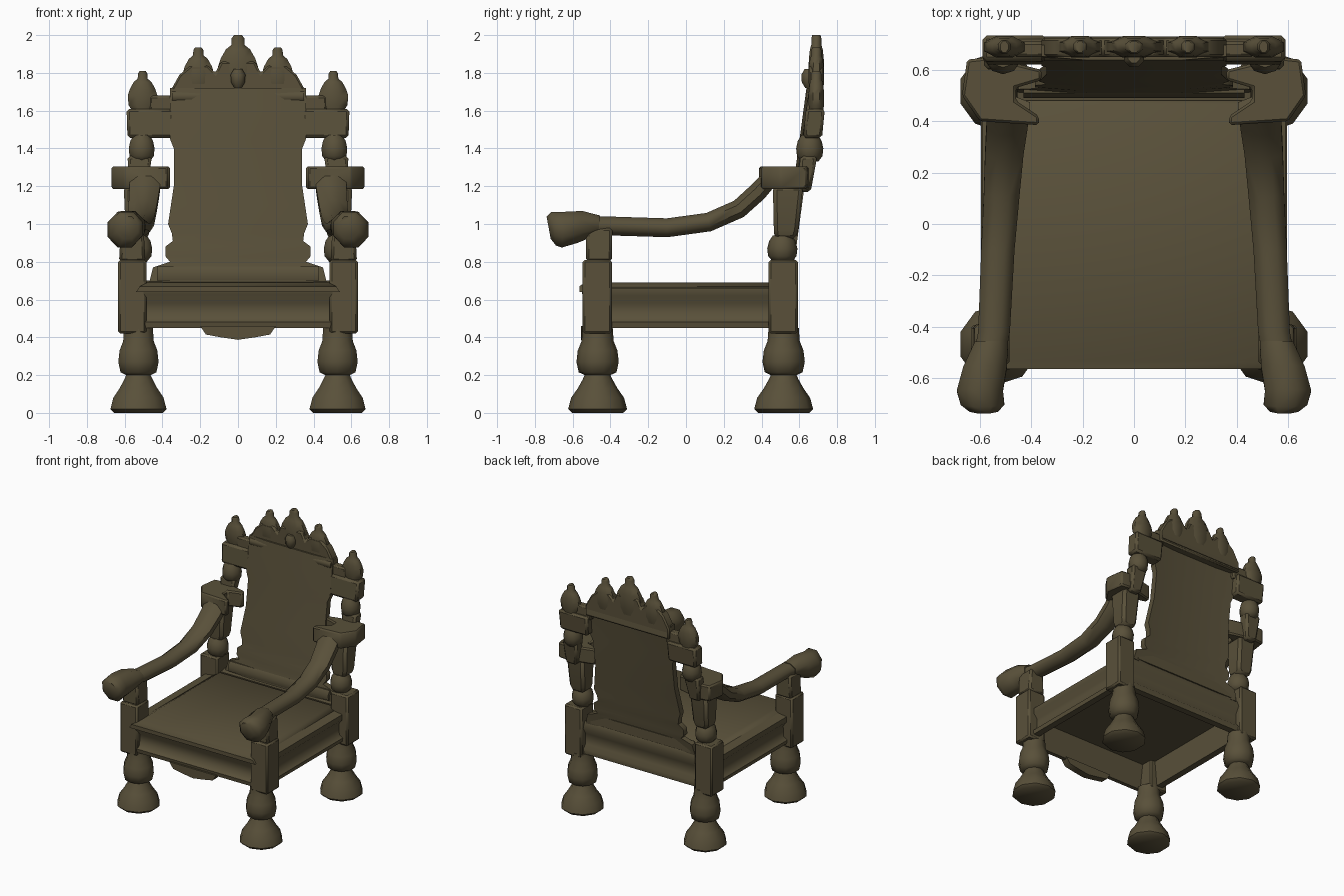
import bpy, bmesh, math
from mathutils import Vector

if "Cube" in bpy.data.objects:
    bpy.data.objects.remove(bpy.data.objects["Cube"], do_unlink=True)

wood = bpy.data.materials.new("dark olive wood")
wood.use_nodes = True
wood.diffuse_color = (0.1, 0.081, 0.042, 1)
wood.node_tree.nodes["Principled BSDF"].inputs["Base Color"].default_value = wood.diffuse_color


def loft(name, rings, bevel=0.0):
    """Skin a closed solid through rings of equal point count."""
    bm = bmesh.new()
    loops = [[bm.verts.new(p) for p in ring] for ring in rings]
    n = len(loops[0])
    for a, b in zip(loops, loops[1:]):
        for i in range(n):
            j = (i + 1) % n
            bm.faces.new((a[i], a[j], b[j], b[i]))
    bm.faces.new(loops[0])
    bm.faces.new(loops[-1])
    bmesh.ops.recalc_face_normals(bm, faces=bm.faces)
    mesh = bpy.data.meshes.new(name)
    bm.to_mesh(mesh)
    bm.free()
    mesh.materials.append(wood)
    obj = bpy.data.objects.new(name, mesh)
    bpy.context.collection.objects.link(obj)
    if bevel:
        mod = obj.modifiers.new("soft edges", "BEVEL")
        mod.width = bevel
        mod.segments = 1
    bpy.ops.object.select_all(action="DESELECT")
    obj.select_set(True)
    bpy.context.view_layer.objects.active = obj
    bpy.ops.object.shade_smooth_by_angle(angle=math.radians(55))
    return obj


def rect(cx, cy, z, hx, hy):
    return [(cx + a * hx, cy + b * hy, z) for a, b in ((-1, -1), (1, -1), (1, 1), (-1, 1))]


def oval(cx, cy, z, rx, ry, sides):
    turns = [math.tau * (i + 0.5) / sides for i in range(sides)]
    return [(cx + rx * math.cos(t), cy + ry * math.sin(t), z) for t in turns]


def box(name, x, y, z, bevel=0.012):
    cx, cy, hx, hy = sum(x) / 2, sum(y) / 2, abs(x[1] - x[0]) / 2, (y[1] - y[0]) / 2
    return loft(name, [rect(cx, cy, h, hx, hy) for h in z], bevel)


def turned(name, cx, cy, profile, sides=10):
    """Lathe-turned part; profile holds (radius, height)."""
    return loft(name, [oval(cx, cy, z, r, r, sides) for r, z in profile])


FOOT = [(0.135, 0), (0.156, 0.02), (0.14, 0.08), (0.105, 0.13), (0.08, 0.175), (0.068, 0.2),
        (0.10, 0.215), (0.112, 0.27), (0.105, 0.33), (0.085, 0.38), (0.08, 0.45)]
BALL = [(0.05, -0.07), (0.075, -0.04), (0.08, 0), (0.07, 0.04), (0.05, 0.07)]
FINIAL = [(0.6, 0), (0.95, 0.2), (1, 0.42), (0.85, 0.58), (0.6, 0.74), (0.33, 0.82), (0.32, 0.94), (0.2, 1)]
# Armrest stations: x, y, z, half width, half height
ARM = [(0.56, -0.5, 0.99, 0.062, 0.05), (0.545, -0.42, 0.99, 0.062, 0.05),
       (0.53, -0.1, 0.98, 0.065, 0.05), (0.515, 0.12, 1.01, 0.07, 0.05),
       (0.505, 0.28, 1.08, 0.075, 0.05), (0.495, 0.38, 1.17, 0.08, 0.05),
       (0.49, 0.46, 1.26, 0.085, 0.045)]
# Carved hand end, same layout
HAND = [(0.555, -0.46, 0.995, 0.065, 0.05), (0.58, -0.56, 0.985, 0.085, 0.085),
        (0.6, -0.65, 0.97, 0.09, 0.095), (0.59, -0.7, 0.975, 0.085, 0.09), (0.585, -0.727, 0.98, 0.055, 0.06)]
CAPITAL = ((0.37, 0.385), (0.6, 0.4), (0.67, 0.5), (0.65, 0.64), (0.56, 0.65), (0.36, 0.6),
           (0.36, 0.56), (0.46, 0.53), (0.46, 0.48), (0.37, 0.42))


def finial(name, x, base, top, radius):
    return loft(name, [oval(x, 0.69, base + (top - base) * h, radius * r, 0.045 * r ** 0.4, 8) for r, h in FINIAL], 0)


def sweep(name, s, stations):
    """Eight-sided limb following the stations, mirrored by s."""
    rings = []
    for i, (x, y, z, w, h) in enumerate(stations):
        a, b = Vector(stations[max(i - 1, 0)][1:3]), Vector(stations[min(i + 1, len(stations) - 1)][1:3])
        d = (b - a).normalized()
        ring = []
        for k in range(8):
            t = math.tau * (k + 0.5) / 8
            u, v = w * 1.08 * math.cos(t), h * 1.08 * math.sin(t)
            ring.append((s * (x + u), y - d.y * v, z + abs(d.x) * v))
        rings.append(ring)
    return loft(name, rings)


def extrude_x(name, outline, half):
    """Moulding of (y, z) outline running across the chair."""
    return loft(name, [[(x, y, z) for y, z in outline] for x in (-half, half)])


for s, side in ((1, "left"), (-1, "right")):
    # Legs: turned foot, square block
    for y, end in ((-0.468, "front"), (0.517, "back")):
        turned(f"{side}_{end}_foot", s * 0.527, y, FOOT)
        box(f"{side}_{end}_leg_block", (s * 0.485, s * 0.635), (y - 0.08, y + 0.075), (0.42, 0.81))

    # Front arm support, armrest and carved hand end
    loft(f"{side}_front_arm_support", [rect(s * 0.56, -0.46, 0.8, 0.07, 0.068),
                                       rect(s * 0.56, -0.46, 0.98, 0.06, 0.07)], 0.015)
    sweep(f"{side}_armrest", s, ARM)
    sweep(f"{side}_arm_hand", s, HAND)

    # Rear arm support: ball, tapered post, notched capital
    turned(f"{side}_rear_ball", s * 0.53, 0.51, [(r, z + 0.87) for r, z in BALL])
    loft(f"{side}_rear_post", [rect(s * 0.53, 0.525, 0.92, 0.05, 0.055),
                               rect(s * 0.53, 0.53, 0.97, 0.065, 0.065),
                               rect(s * 0.53, 0.54, 1.2, 0.075, 0.08)], 0.02)
    loft(f"{side}_capital", [[(s * x, y, z) for x, y in CAPITAL] for z in (1.185, 1.305)], 0.01)

    # Upper back post: neck, ball, block, finial
    loft(f"{side}_upper_neck", [rect(s * 0.53, 0.625, 1.17, 0.045, 0.035),
                                rect(s * 0.52, 0.65, 1.36, 0.065, 0.045)], 0.015)
    turned(f"{side}_upper_ball", s * 0.51, 0.655, [(r * 0.9, z + 1.4) for r, z in BALL])
    loft(f"{side}_upper_block", [rect(s * 0.465, 0.67, 1.455, 0.12, 0.05),
                                 rect(s * 0.465, 0.685, 1.61, 0.125, 0.05)], 0.015)
    finial(f"{side}_post_finial", s * 0.505, 1.585, 1.81, 0.085)
    box(f"{side}_shoulder", (s * 0.32, s * 0.47), (0.65, 0.71), (1.58, 1.68))
    finial(f"{side}_crest_finial", s * 0.21, 1.7, 1.935, 0.09)

    # Moulded side rail
    outline = ((0.54, 0.45), (0.59, 0.45), (0.595, 0.48), (0.565, 0.5), (0.56, 0.58),
               (0.59, 0.62), (0.59, 0.66), (0.52, 0.67))
    loft(f"{side}_side_rail", [[(s * x, y, z) for x, z in outline] for y in (-0.42, 0.47)])

# Seat and cross rails
loft("seat", [rect(0, -0.04, 0.64, 0.54, 0.525), rect(0, -0.04, 0.67, 0.52, 0.525),
              rect(0, -0.035, 0.69, 0.48, 0.5)])
extrude_x("front_rail", [(-0.51, 0.45), (-0.54, 0.45), (-0.545, 0.48), (-0.515, 0.5),
                         (-0.51, 0.58), (-0.55, 0.63), (-0.55, 0.66), (-0.48, 0.66)], 0.5)
extrude_x("back_rail", [(0.51, 0.45), (0.56, 0.45), (0.565, 0.49), (0.54, 0.52),
                        (0.54, 0.6), (0.57, 0.65), (0.55, 0.7), (0.48, 0.69)], 0.5)
PENDANT = ((-0.2, 0.46), (-0.17, 0.415), (-0.09, 0.4), (0, 0.387), (0.09, 0.4), (0.17, 0.415), (0.2, 0.46))
loft("front_pendant", [[(x, y, z) for x, z in PENDANT] for y in (-0.555, -0.5)])

# Leaning back panel with a shaped edge and slightly bulged front
PANEL = [(0.69, 0.47), (0.77, 0.45), (0.8, 0.36), (0.83, 0.385), (0.88, 0.385), (0.91, 0.345), (0.95, 0.35),
         (1.0, 0.37), (1.1, 0.355), (1.2, 0.34), (1.4, 0.34), (1.45, 0.36), (1.6, 0.36), (1.72, 0.36)]
rings = []
for z, w in PANEL:
    y = 0.535 + 0.135 * (z - 0.7)
    rings.append([(-w, y - 0.02, z), (-w * 0.5, y - 0.035, z), (w * 0.5, y - 0.035, z), (w, y - 0.02, z),
                  (w, y + 0.025, z), (w * 0.5, y + 0.01, z), (-w * 0.5, y + 0.01, z), (-w, y + 0.025, z)])
loft("back_panel", rings)
extrude_x("lower_back_moulding", [(0.5, 0.7), (0.49, 0.74), (0.51, 0.775), (0.56, 0.775), (0.56, 0.7)], 0.43)

# Arched crest board, centre finial and carved boss
half = [(0.36, 1.62), (0.36, 1.7), (0.31, 1.79), (0.25, 1.84), (0.16, 1.84), (0.12, 1.8), (0.09, 1.86)]
crest = half + [(-x, z) for x, z in reversed(half)]
loft("crest_board", [[(x, y, z) for x, z in crest] for y in (0.65, 0.725)], 0.01)
finial("centre_finial", 0, 1.71, 2.0, 0.115)
turned("crest_boss", 0, 0.65, [(0.02, 1.72), (0.04, 1.75), (0.042, 1.79), (0.025, 1.82)], 8)
extrude_x("crest_moulding", [(0.66, 1.64), (0.635, 1.66), (0.635, 1.69), (0.66, 1.71), (0.72, 1.71), (0.73, 1.64)], 0.35)
